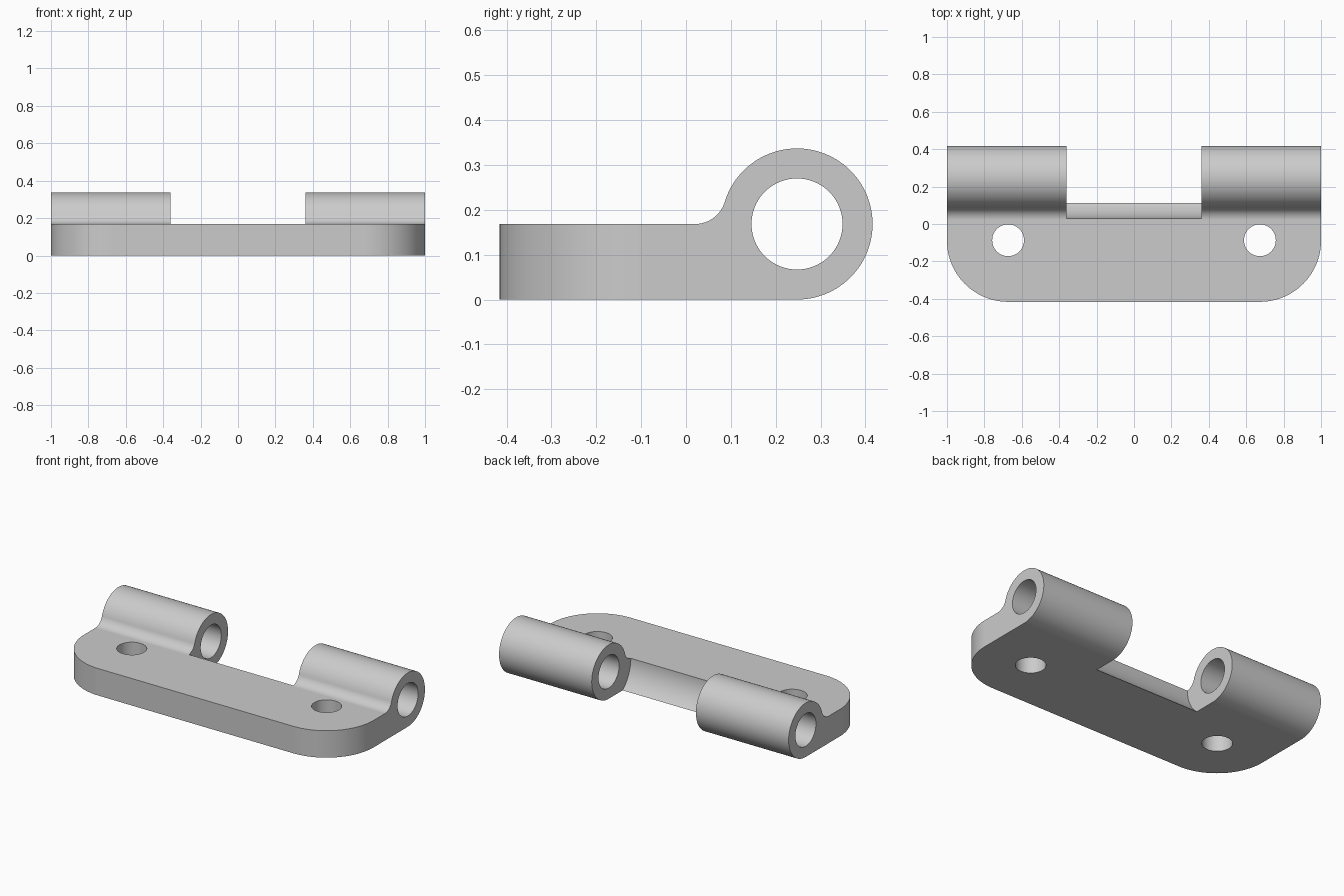
import bpy, bmesh
from math import pi, cos, sin, atan2, radians
from mathutils import Vector, Matrix

cube = bpy.data.objects.get("Cube")
if cube:
    bpy.data.objects.remove(cube, do_unlink=True)

# Main dimensions
THICK = 0.1685          # plate thickness, also the knuckle radius
BACK = 0.416            # half depth
PIN_Y = BACK - THICK    # pin axis
BORE = 0.1015
GAP = 0.36              # half width of the gap between knuckles
CLEARANCE = 0.217
FILLET = 0.069
CORNER = 0.327
SCREW_X, SCREW_Y, SCREW_R = 0.673, -0.087, 0.085

steel = bpy.data.materials.new("grey steel")
steel.use_nodes = True
grey = (0.6, 0.6, 0.6, 1)
steel.diffuse_color = grey
steel.node_tree.nodes["Principled BSDF"].inputs["Base Color"].default_value = grey


def arc(cx, cy, r, a0, a1, n):
    return [(cx + r * cos(a0 + (a1 - a0) * i / n),
             cy + r * sin(a0 + (a1 - a0) * i / n)) for i in range(n + 1)]


def prism(name, outline, place, sweep):
    """Extrude a closed 2D outline along the sweep vector."""
    bm = bmesh.new()
    face = bm.faces.new([bm.verts.new(place(*p)) for p in outline])
    ext = bmesh.ops.extrude_face_region(bm, geom=[face])
    moved = [v for v in ext["geom"] if isinstance(v, bmesh.types.BMVert)]
    bmesh.ops.translate(bm, verts=moved, vec=sweep)
    bmesh.ops.recalc_face_normals(bm, faces=bm.faces)
    return finish(name, bm)


def cylinder(name, r, length, centre, axis):
    bm = bmesh.new()
    turn = Matrix.Rotation(pi / 2, 4, "Y") if axis == "X" else Matrix()
    bmesh.ops.create_cone(bm, cap_ends=True, segments=96, radius1=r, radius2=r,
                          depth=length, matrix=Matrix.Translation(centre) @ turn)
    return finish(name, bm)


def finish(name, bm):
    mesh = bpy.data.meshes.new(name)
    bm.to_mesh(mesh)
    bm.free()
    mesh.materials.append(steel)
    obj = bpy.data.objects.new(name, mesh)
    bpy.context.collection.objects.link(obj)
    return obj


def carve(target, cutter, operation="DIFFERENCE"):
    bpy.context.view_layer.objects.active = target
    mod = target.modifiers.new("carve", "BOOLEAN")
    mod.operation, mod.solver, mod.object = operation, "EXACT", cutter
    bpy.ops.object.modifier_apply(modifier=mod.name)
    bpy.data.objects.remove(cutter, do_unlink=True)


# Side profile: flat plate, fillet, then round knuckle
fillet_y = PIN_Y - ((THICK + FILLET) ** 2 - FILLET ** 2) ** 0.5
lean = atan2(FILLET, PIN_Y - fillet_y)
profile = [(-BACK, 0), *arc(PIN_Y, THICK, THICK, -pi / 2, pi - lean, 80),
           *arc(fillet_y, THICK + FILLET, FILLET, -lean, -pi / 2, 20)[1:],
           (-BACK, THICK)]
hinge = prism("hinge_leaf", profile, lambda y, z: (-1, y, z), Vector((2, 0, 0)))

# Round the two front corners
inner = 1 - CORNER
outline = [(1.1, 1), (-1.1, 1), (-1.1, CORNER - BACK),
           *arc(-inner, CORNER - BACK, CORNER, pi, 1.5 * pi, 32),
           *arc(inner, CORNER - BACK, CORNER, 1.5 * pi, 2 * pi, 32),
           (1.1, CORNER - BACK)]
carve(hinge, prism("corner_cutter", outline, lambda x, y: (x, y, -0.5),
                   Vector((0, 0, 2))), "INTERSECT")

# Curved gap between knuckles, pin bore and screw holes
pin = (0, PIN_Y, THICK)
carve(hinge, cylinder("gap_cutter", CLEARANCE, 2 * GAP, pin, "X"))
carve(hinge, cylinder("bore_cutter", BORE, 3, pin, "X"))
for side in (-1, 1):
    carve(hinge, cylinder("screw_cutter", SCREW_R, 1,
                          (side * SCREW_X, SCREW_Y, 0), "Z"))

# Smooth curves, crisp edges
bpy.ops.object.select_all(action="DESELECT")
hinge.select_set(True)
bpy.context.view_layer.objects.active = hinge
bpy.ops.object.shade_smooth_by_angle(angle=radians(30))
weighted = hinge.modifiers.new("even shading", "WEIGHTED_NORMAL")
weighted.keep_sharp = True
